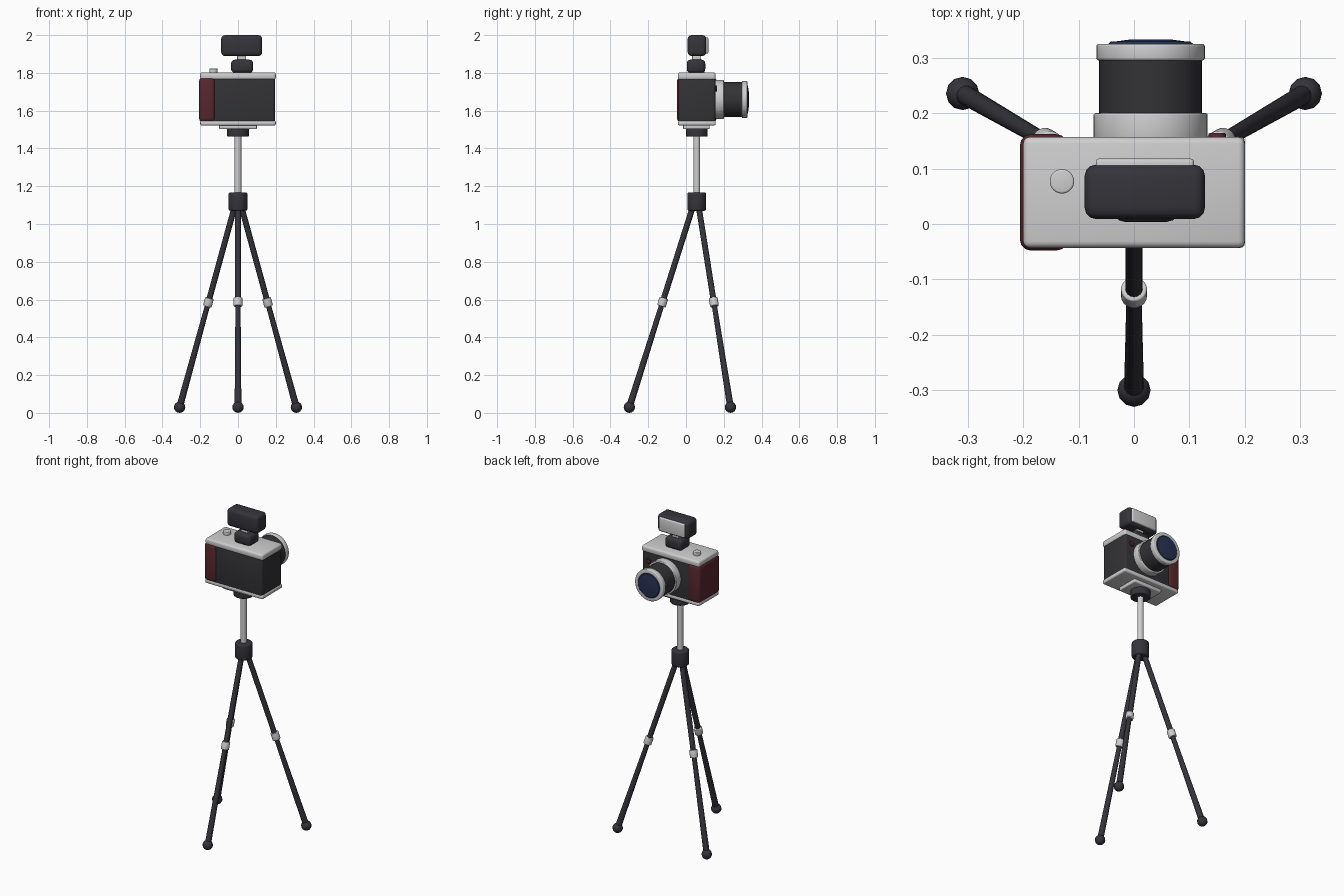
import bpy, math
from mathutils import Vector

cube = bpy.data.objects.get("Cube")
if cube:
    bpy.data.objects.remove(cube, do_unlink=True)


def make_material(name, rgb):
    m = bpy.data.materials.new(name)
    m.use_nodes = True
    m.diffuse_color = (*rgb, 1)
    m.node_tree.nodes["Principled BSDF"].inputs["Base Color"].default_value = (*rgb, 1)
    return m


silver = make_material("silver", (0.62, 0.62, 0.63))
charcoal = make_material("charcoal", (0.035, 0.034, 0.043))
leather = make_material("black leather", (0.033, 0.033, 0.037))
maroon = make_material("maroon", (0.095, 0.02, 0.028))
glass = make_material("navy glass", (0.02, 0.03, 0.085))

CY = 0.057          # depth of the tripod axis
LX, LZ = 0.03, 1.659  # lens axis


def finish(obj, name, mat, bevel=0, segments=3):
    obj.name = name
    obj.data.materials.append(mat)
    bpy.ops.object.transform_apply(location=False, rotation=False, scale=True)
    if bevel:
        mod = obj.modifiers.new("Rounded edges", 'BEVEL')
        mod.width = bevel
        mod.segments = segments
        mod.limit_method = 'ANGLE'
        mod.angle_limit = math.radians(40)
        bpy.ops.object.modifier_apply(modifier=mod.name)
    bpy.ops.object.shade_smooth_by_angle(angle=math.radians(35))
    return obj


def box(name, mat, x, y, z, bevel=0):
    """Rounded box given its extent on each axis."""
    ranges = (x, y, z)
    bpy.ops.mesh.primitive_cube_add(size=1, location=[(a + b) / 2 for a, b in ranges])
    obj = bpy.context.object
    obj.scale = [b - a for a, b in ranges]
    return finish(obj, name, mat, bevel)


def rod(name, mat, start, end, r1, r2=None, bevel=0, sides=32):
    """Cylinder or cone between two points."""
    a, b = Vector(start), Vector(end)
    bpy.ops.mesh.primitive_cone_add(vertices=sides, radius1=r1, radius2=r2 or r1,
                                    depth=(b - a).length, location=(a + b) / 2)
    obj = bpy.context.object
    obj.rotation_euler = (b - a).to_track_quat('Z', 'Y').to_euler()
    return finish(obj, name, mat, bevel)


def upright(name, mat, z1, z2, r, bevel=0):
    return rod(name, mat, (0, CY, z1), (0, CY, z2), r, bevel=bevel)


def lens_part(name, mat, y1, y2, r1, r2=None, bevel=0):
    return rod(name, mat, (LX, y1, LZ), (LX, y2, LZ), r1, r2, bevel, 40)


# Camera body, plates and grip
box("camera_body", leather, (-0.195, 0.195), (-0.041, 0.155), (1.535, 1.775), 0.012)
box("top_plate", silver, (-0.2, 0.2), (-0.043, 0.157), (1.763, 1.803), 0.012)
box("bottom_plate", silver, (-0.2, 0.2), (-0.043, 0.157), (1.522, 1.547), 0.008)
box("hand_grip", maroon, (-0.206, -0.12), (-0.048, 0.162), (1.54, 1.777), 0.02)
rod("shutter_button", silver, (-0.13, 0.077, 1.795), (-0.13, 0.077, 1.823), 0.022, bevel=0.004)
rod("timer_lamp", maroon, (0.15, 0.15, 1.717), (0.15, 0.164, 1.717), 0.016, bevel=0.003, sides=20)

# Lens
lens_part("lens_mount", silver, 0.15, 0.2, 0.103, bevel=0.004)
lens_part("lens_barrel", leather, 0.195, 0.3, 0.093)
lens_part("lens_rim", silver, 0.295, 0.325, 0.098, bevel=0.005)
lens_part("lens_glass_edge", glass, 0.32, 0.329, 0.082, 0.072)
lens_part("lens_glass_crown", glass, 0.3285, 0.333, 0.07, 0.036)

# Flash unit
box("flash_foot", charcoal, (-0.037, 0.08), (0.004, 0.102), (1.8, 1.87), 0.02)
box("flash_stem", silver, (-0.004, 0.043), (0.032, 0.08), (1.86, 1.9), 0.004)
box("flash_head", charcoal, (-0.089, 0.128), (0.009, 0.107), (1.889, 2.0), 0.02)
box("flash_panel", silver, (-0.069, 0.108), (0.095, 0.118), (1.902, 1.987), 0.006)

# Tripod head, column and hub
box("mounting_plate", silver, (-0.1, 0.1), (-0.015, 0.125), (1.502, 1.527), 0.006)
upright("tripod_head", charcoal, 1.462, 1.505, 0.058, 0.006)
upright("centre_column", silver, 1.15, 1.47, 0.018)
upright("tripod_hub", charcoal, 1.07, 1.168, 0.05, 0.01)

# Three spread legs
for i, name in enumerate(("front", "left", "right")):
    angle = math.radians(-90 + 120 * i)
    out = Vector((math.cos(angle), math.sin(angle), 0))
    top = Vector((0, CY, 1.1)) + out * 0.018
    foot = Vector((0, CY, 0.03)) + out * 0.357
    clamp = top.lerp(foot, 0.48)
    along = (foot - top).normalized() * 0.023
    rod(name + "_upper_leg", charcoal, top, clamp, 0.0155, sides=16)
    rod(name + "_lower_leg", charcoal, foot, clamp, 0.018, 0.0135, sides=16)
    rod(name + "_leg_clamp", silver, clamp - along, clamp + along, 0.0235, bevel=0.004, sides=20)
    bpy.ops.mesh.primitive_uv_sphere_add(segments=12, ring_count=8, radius=0.03, location=foot)
    finish(bpy.context.object, name + "_foot", charcoal)
